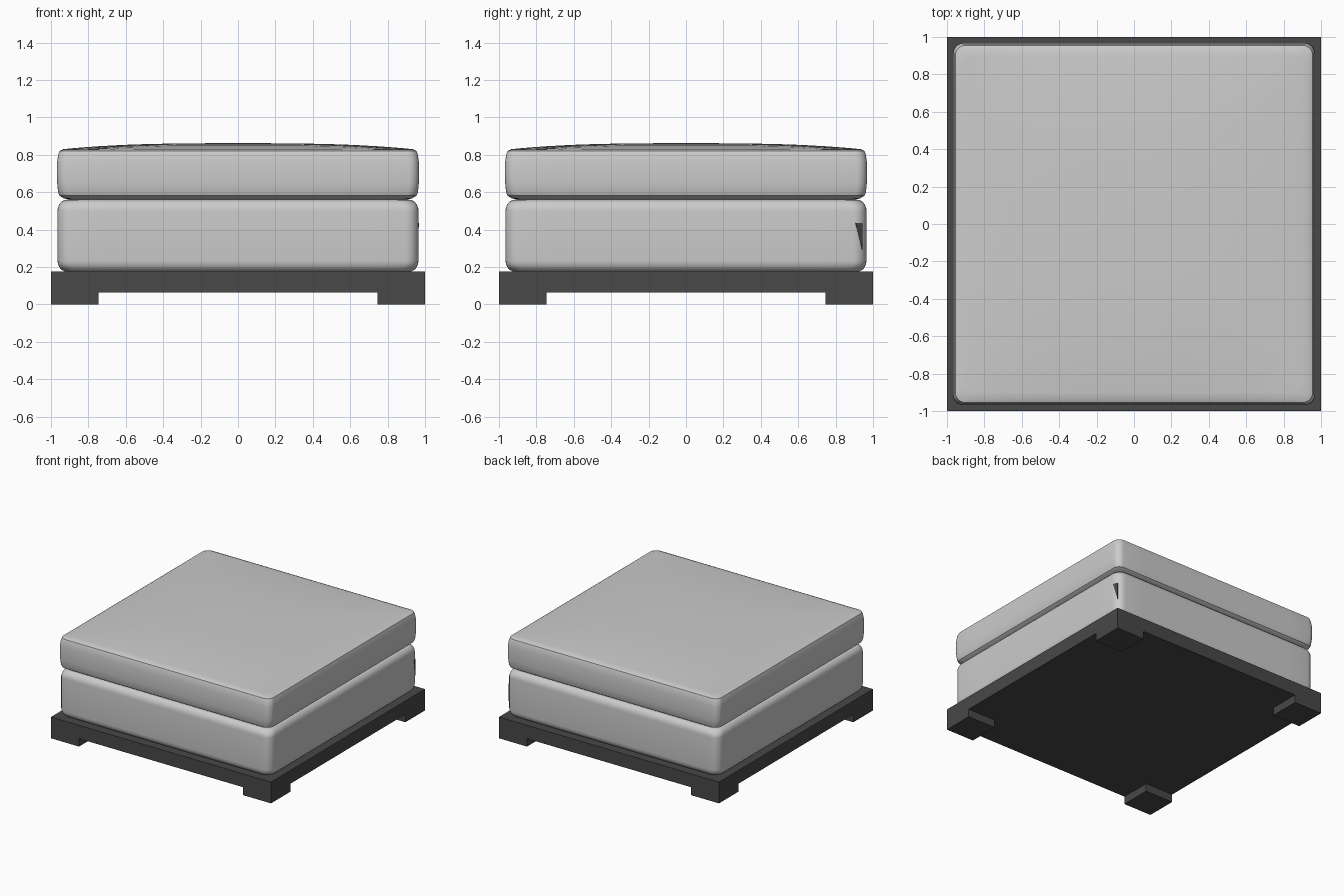
import bpy, bmesh, math
from mathutils import Vector

cube = bpy.data.objects.get("Cube")
if cube:
    bpy.data.objects.remove(cube, do_unlink=True)


def make_material(name, value):
    mat = bpy.data.materials.new(name)
    mat.use_nodes = True
    color = (value, value, value, 1)
    mat.diffuse_color = color
    mat.node_tree.nodes["Principled BSDF"].inputs["Base Color"].default_value = color
    return mat


fabric = make_material("light grey fabric", 0.6)
wood = make_material("charcoal wood", 0.065)


def finish(bm, name, mat, smooth=False):
    bmesh.ops.recalc_face_normals(bm, faces=bm.faces)
    mesh = bpy.data.meshes.new(name)
    bm.to_mesh(mesh)
    bm.free()
    mesh.materials.append(mat)
    obj = bpy.data.objects.new(name, mesh)
    bpy.context.collection.objects.link(obj)
    if smooth:
        bpy.ops.object.select_all(action="DESELECT")
        obj.select_set(True)
        bpy.context.view_layer.objects.active = obj
        bpy.ops.object.shade_smooth_by_angle(angle=math.radians(32))
    return obj


def box(name, center, size, mat):
    bm = bmesh.new()
    bmesh.ops.create_cube(bm, size=1)
    bmesh.ops.scale(bm, vec=size, verts=bm.verts)
    bmesh.ops.translate(bm, vec=center, verts=bm.verts)
    return finish(bm, name, mat)


def rounded_square(half, radius, corner_steps=6, edge_steps=10):
    """Outline with rounded corners and evenly divided straight edges."""
    pts = []
    inner = half - radius
    for q in range(4):
        turn = q * math.pi / 2
        c, s = math.cos(turn), math.sin(turn)
        quarter = []
        for i in range(1, edge_steps):
            quarter.append((half, inner * (2 * i / edge_steps - 1)))
        for i in range(corner_steps + 1):
            a = math.pi / 2 * i / corner_steps
            quarter.append((inner + radius * math.cos(a), inner + radius * math.sin(a)))
        pts += [(x * c - y * s, x * s + y * c) for x, y in quarter]
    return pts


def loft(name, profile, radius, mat, dome=None):
    """Stack rounded squares given as (half width, z); dome adds a crown."""
    bm = bmesh.new()
    rings = [[bm.verts.new((x, y, z)) for x, y in rounded_square(h, min(radius, h * 0.5))]
             for h, z in profile]
    if dome:
        base, rise, limit, halves = dome

        def crown(t):
            return max(0, 1 - abs(t / limit) ** 3)
        for h in halves:
            rings.append([bm.verts.new((x, y, base + rise * crown(x) * crown(y)))
                          for x, y in rounded_square(h, min(radius, h * 0.5))])
    for low, high in zip(rings, rings[1:]):
        n = len(low)
        for i in range(n):
            j = (i + 1) % n
            bm.faces.new((low[i], low[j], high[j], high[i]))
    bm.faces.new(rings[0][::-1])
    bm.faces.new(rings[-1])
    return finish(bm, name, mat, True)


# Platform and its four block feet
box("base_platform", (0, 0, 0.12), (2, 2, 0.11), wood)
for y, end in ((-1, "front"), (1, "back")):
    for x, side in ((-1, "right"), (1, "left")):
        box(f"{end}_{side}_foot", (x * 0.8725, y * 0.8725, 0.0325), (0.255, 0.255, 0.065), wood)

# Lower cushion: straight walls with soft rounded top and bottom edges
lower = []
for z0, start in ((0.235, -90), (0.50, 0)):
    for i in range(7):
        a = math.radians(start + 15 * i)
        lower.append((0.915 + 0.05 * math.cos(a), z0 + 0.06 * math.sin(a)))
loft("lower_cushion", lower, 0.07, fabric)

# Seat cushion: bulging wall between two seams, with a pillowed top
seat = [(0.89, 0.56), (0.93, 0.566), (0.955, 0.582), (0.962, 0.60), (0.967, 0.65),
        (0.968, 0.70), (0.967, 0.76), (0.962, 0.80), (0.955, 0.82)]
loft("seat_cushion", seat, 0.055, fabric,
     dome=(0.828, 0.034, 0.955, (0.935, 0.9, 0.84, 0.75, 0.62, 0.48, 0.32, 0.16, 0.04)))

# Small dark tag by the back left corner of the lower cushion
bm = bmesh.new()
out = Vector((0.92, 0.39, 0)) * 0.008
front = [Vector(p) for p in ((0.963, 0.905, 0.435), (0.948, 0.94, 0.435), (0.948, 0.94, 0.295))]
inner = [bm.verts.new(p - out * 0.2) for p in front]
outer = [bm.verts.new(p + out * 0.8) for p in front]
bm.faces.new(inner)
bm.faces.new(outer)
for i in range(3):
    j = (i + 1) % 3
    bm.faces.new((inner[i], inner[j], outer[j], outer[i]))
finish(bm, "corner_tag", wood)
